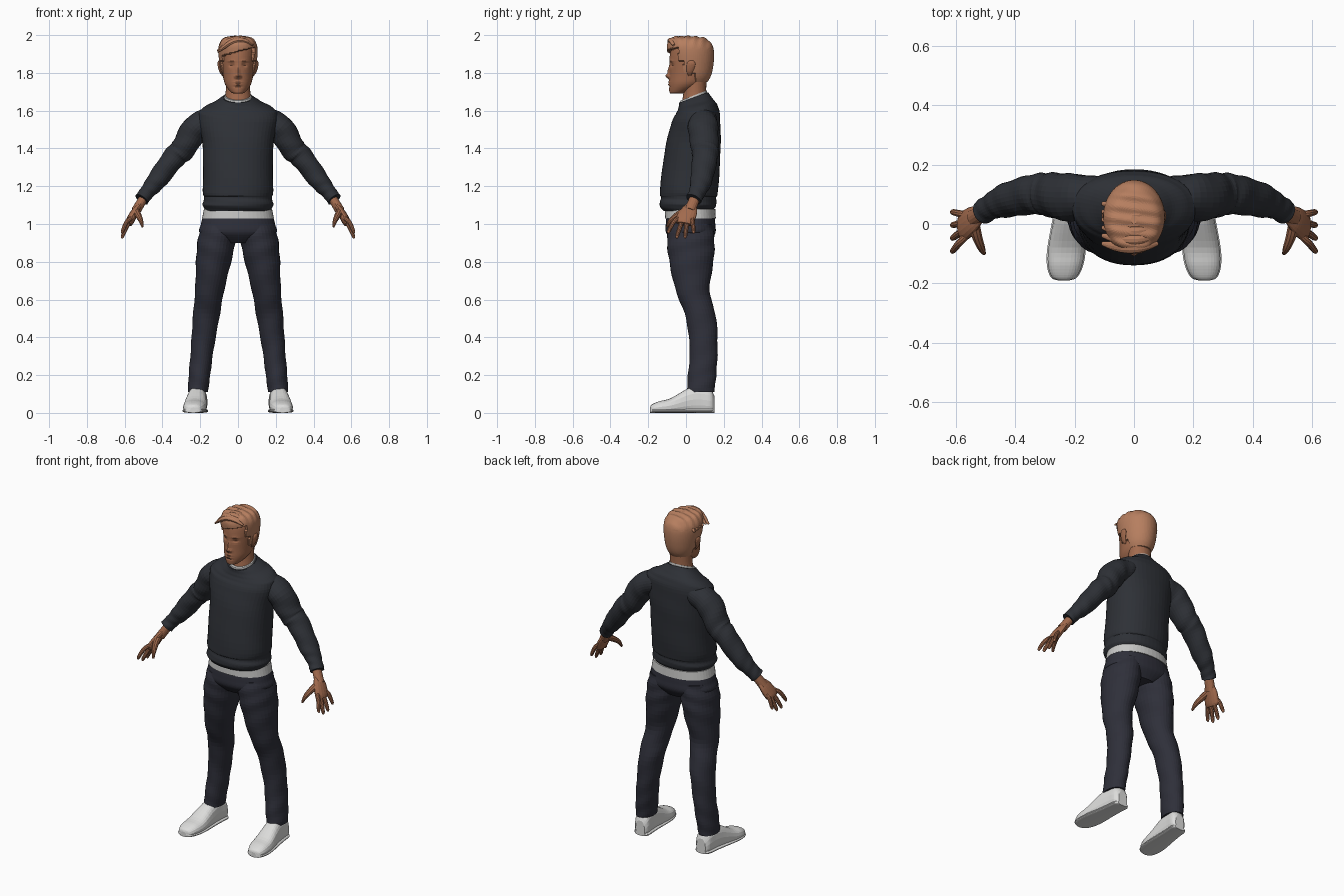
import bpy, bmesh, math
from mathutils import Vector

cube = bpy.data.objects.get("Cube")
if cube:
    bpy.data.objects.remove(cube, do_unlink=True)

made = []


def material(name, *rgb):
    mat = bpy.data.materials.new(name)
    mat.use_nodes = True
    mat.diffuse_color = (*rgb, 1)
    mat.node_tree.nodes["Principled BSDF"].inputs["Base Color"].default_value = (*rgb, 1)
    return mat


SWEATER = material("charcoal knit", .027, .03, .037)
TROUSERS = material("dark navy cloth", .028, .029, .042)
WHITE = material("white leather", .72, .72, .71)
SHIRT = material("pale grey cotton", .58, .58, .57)
SKIN = material("tan skin", .36, .145, .075)
HAIR = material("light brown hair", .47, .21, .115)


def spline(keys, steps):
    """Smooth interpolation through a list of equal-length tuples."""
    out = []
    for i in range(len(keys) - 1):
        before, start, end, after = (keys[max(i - 1, 0)], keys[i], keys[i + 1],
                                     keys[min(i + 2, len(keys) - 1)])
        for j in range(steps):
            t = j / steps
            out.append([.5 * (2 * q + (r - p) * t + (2 * p - 5 * q + 4 * r - s) * t ** 2
                              + (3 * q - p - 3 * r + s) * t ** 3)
                        for p, q, r, s in zip(before, start, end, after)])
    return out + [list(keys[-1])]


def loft(name, rings, mat):
    """Skin a list of point rings and cap both ends."""
    bm = bmesh.new()
    loops = [[bm.verts.new(point) for point in ring] for ring in rings]
    for low, high in zip(loops, loops[1:]):
        for k in range(len(low)):
            bm.faces.new((low[k - 1], low[k], high[k], high[k - 1]))
    bm.faces.new(loops[0])
    bm.faces.new(loops[-1])
    bmesh.ops.recalc_face_normals(bm, faces=bm.faces)
    mesh = bpy.data.meshes.new(name)
    bm.to_mesh(mesh)
    bm.free()
    mesh.materials.append(mat)
    ob = bpy.data.objects.new(name, mesh)
    bpy.context.collection.objects.link(ob)
    made.append(ob)


def pair(name, rings, mat):
    """Make the left part and its mirrored right twin."""
    loft("left_" + name, rings, mat)
    loft("right_" + name, [[Vector((-v.x, v.y, v.z)) for v in ring] for ring in rings], mat)


def power(value, exponent):
    return math.copysign(abs(value) ** exponent, value)


def circle(count):
    return [math.tau * k / count for k in range(count)]


def stack(keys, count=48, steps=6, square=1, fold=0, centre=lambda z: 0, tilt=lambda z: 0):
    """Level rings from (z, half width, front y, back y)."""
    rings = []
    for i, (z, width, front, back) in enumerate(spline(keys, steps)):
        ring = []
        for a in circle(count):
            wave = 1 + fold * math.sin(7 * i / steps + 2 * a)
            dy = power(math.sin(a), square) * (back - front) / 2 * wave
            x = centre(z) + width * wave * power(math.cos(a), square)
            ring.append(Vector((x, (front + back) / 2 + dy, z + tilt(z) * dy)))
        rings.append(ring)
    return rings


def tube(keys, flat=1, count=16, steps=5, fold=0):
    """Rings across a path of (x, y, z, radius), thinned by flat."""
    path = spline(keys, steps)
    rings = []
    for i, (x, y, z, radius) in enumerate(path):
        ahead, behind = path[min(i + 1, len(path) - 1)], path[max(i - 1, 0)]
        along = (Vector(ahead[:3]) - Vector(behind[:3])).normalized()
        side = (Vector((0, 1, 0)) - along * along.y).normalized()
        thick = along.cross(side) * flat
        rings.append([Vector((x, y, z)) + radius * (1 + fold * math.sin(8 * i / steps + 2 * a))
                      * (side * math.cos(a) + thick * math.sin(a)) for a in circle(count)])
    return rings


def shoe(keys, grow, limit):
    """Upright rings from (y, half width, height), toes turned slightly out."""
    return [[Vector((.22 - .09 * y + (width + grow) * (1 - .25 * max(math.sin(a), 0)) * power(math.cos(a), .7),
                     y, min(height, limit) * (.5 + .5 * power(math.sin(a), .6))))
             for a in circle(24)] for y, width, height in spline(keys, 4)]


def neckline(z):
    """The garment rises towards the nape near the neck."""
    return max(0, z - 1.54) * 2.8


# Sweater body with gathered waistband and sloping shoulders
loft("sweater_body", stack([
    (1.07, .17, -.12, .14), (1.1, .187, -.14, .16), (1.14, .18, -.132, .16), (1.18, .186, -.138, .17),
    (1.4, .186, -.11, .183), (1.56, .21, -.07, .18), (1.61, .19, -.05, .165),
    (1.64, .13, -.04, .14), (1.67, .08, -.036, .117)],
    square=.92, fold=.006, tilt=neckline), SWEATER)

# Shirt showing at neck and waist
loft("shirt_collar", stack([(1.65, .077, -.034, .114), (1.68, .072, -.03, .11)], tilt=neckline), SHIRT)
loft("shirt_hem", stack([(1.03, .19, -.112, .158), (1.08, .18, -.11, .155)], square=.92), SHIRT)

# Sleeves with soft folds
pair("sleeve", tube([
    (.12, .09, 1.56, .07), (.22, .09, 1.51, .08), (.29, .1, 1.4, .073), (.34, .1, 1.35, .067),
    (.43, .08, 1.23, .058), (.48, .06, 1.17, .044), (.51, .04, 1.13, .043)],
    flat=.9, count=28, steps=7, fold=.03), SWEATER)

# Hands: wrist, palm, four fingers and thumb
pair("wrist", tube([(.48, .06, 1.17, .027), (.54, .02, 1.07, .03)], flat=.85), SKIN)
pair("palm", tube([(.52, .03, 1.1, .028), (.545, .015, 1.065, .045), (.57, -.005, 1.02, .05),
                   (.58, -.01, 1, .042)], flat=.45), SKIN)
for i, finger in enumerate(("index", "middle", "ring", "little")):
    t = i / 3
    root, tip = .07 * t - .04, .13 * t - .09
    drop = .92 + .03 * (2 * t - 1) ** 2
    pair(finger + "_finger", tube([
        (.565, root, 1.03, .013), (.59, (root + tip) / 2, .06 + drop, .012),
        (.61, tip, drop + .015, .01), (.613, tip, drop, .004)], count=10), SKIN)
pair("thumb", tube([(.54, 0, 1.07, .02), (.53, -.04, 1.05, .018), (.515, -.08, 1.02, .013),
                    (.505, -.1, .985, .006)], count=10), SKIN)

# Trousers: seat and two spreading legs
loft("trouser_seat", stack([(1.06, .18, -.1, .15), (1, .196, -.107, .155), (.95, .2, -.104, .155),
                            (.9, .1, -.06, .12)], square=.9), TROUSERS)
pair("trouser_leg", stack([
    (1, .09, -.09, .14), (.92, .1, -.1, .15), (.81, .094, -.09, .147), (.65, .077, -.055, .125),
    (.5, .07, 0, .16), (.33, .06, .02, .167), (.2, .057, .01, .16), (.11, .053, .005, .15)],
    count=32, fold=.02, centre=lambda z: .22 - .12 * z ** 1.25), TROUSERS)

# Shoes with a slightly wider sole
outline = [(-.19, .015, .03), (-.18, .04, .045), (-.14, .057, .062), (-.08, .061, .078),
           (.02, .052, .134), (.08, .048, .14), (.13, .046, .125), (.15, .03, .09)]
pair("shoe_upper", shoe(outline, 0, 1), WHITE)
pair("shoe_sole", shoe(outline, .004, .024), WHITE)

# Neck
loft("neck", stack([(1.6, .074, -.03, .112), (1.7, .065, -.013, .107), (1.8, .065, -.01, .11)]), SKIN)

# Head, with features raised or sunk on its front
head = stack([
    (1.69, .02, -.08, -.02), (1.7, .04, -.088, .01), (1.74, .069, -.09, .09), (1.79, .079, -.088, .12),
    (1.89, .088, -.086, .13), (1.94, .08, -.07, .12), (1.97, .03, -.02, .06)], count=72, steps=10)
# Each feature: side offset, height, spread across, spread up, push along y
nose = [(0, 1.783, .011, .012, -.02), (0, 1.81, .009, .02, -.01)]
mouth = [(0, 1.752, .02, .004, -.004), (0, 1.738, .018, .005, -.005), (0, 1.727, .02, .004, .004)]
eyes = [feature for s in (-1, 1) for feature in (
    (s * .034, 1.842, .014, .01, .01), (s * .036, 1.865, .02, .006, -.005),
    (s * .013, 1.78, .007, .007, -.007))]
for ring in head:
    for v in ring:
        if v.y < 0:
            v.y += sum(push * math.exp(-((v.x - x) / across) ** 2 - ((v.z - z) / up) ** 2)
                       for x, z, across, up, push in nose + mouth + eyes)
loft("head", head, SKIN)

# Ears
pair("ear", tube([(.08, .02, 1.785, .008), (.093, .02, 1.81, .017), (.1, .028, 1.85, .022),
                  (.096, .03, 1.868, .006)], flat=.4), SKIN)

# Hair cap, tucked under the skin wherever the face and nape are bare
hair = stack([
    (1.72, .045, 0, .09), (1.78, .082, -.06, .13), (1.85, .098, -.086, .146), (1.92, .104, -.1, .147),
    (1.96, .095, -.098, .13), (1.985, .07, -.075, .1), (1.995, .01, 0, .03)], count=72, steps=10)
for ring in hair:
    for v in ring:
        edge = .05 if v.z < 1.8 else -.018 if v.z < 1.86 else -.045
        hairline = 1.912 + .25 * v.x
        if v.z < 1.752 or (v.z < hairline and v.y < edge):
            v.x *= .8
            v.y = .8 * v.y + .005
        elif v.z > 1.93:
            v.z += .003 * math.sin(150 * v.y + 20 * v.x)
loft("hair_cap", hair, HAIR)

# Swept locks running over the crown from the parting
for i in range(6):
    y = .027 * i - .078
    sink = .01 if i == 0 else .003 * max(i - 3, 0)
    lock = []
    for k in range(7):
        t = k / 6
        lock.append((.08 - .187 * t, y + .012 * (2 * t - 1) ** 2,
                     1.92 - sink + .062 * math.sin(math.pi * (.2 + .8 * t)),
                     .021 * math.sin(math.pi * (.1 + .8 * t))))
    loft("hair_lock_%d" % (i + 1), tube(lock, flat=.7, count=12), HAIR)

# Smooth shading with crisp rims
for ob in bpy.context.view_layer.objects:
    ob.select_set(ob in made)
bpy.context.view_layer.objects.active = made[0]
bpy.ops.object.shade_smooth_by_angle(angle=math.radians(50))
